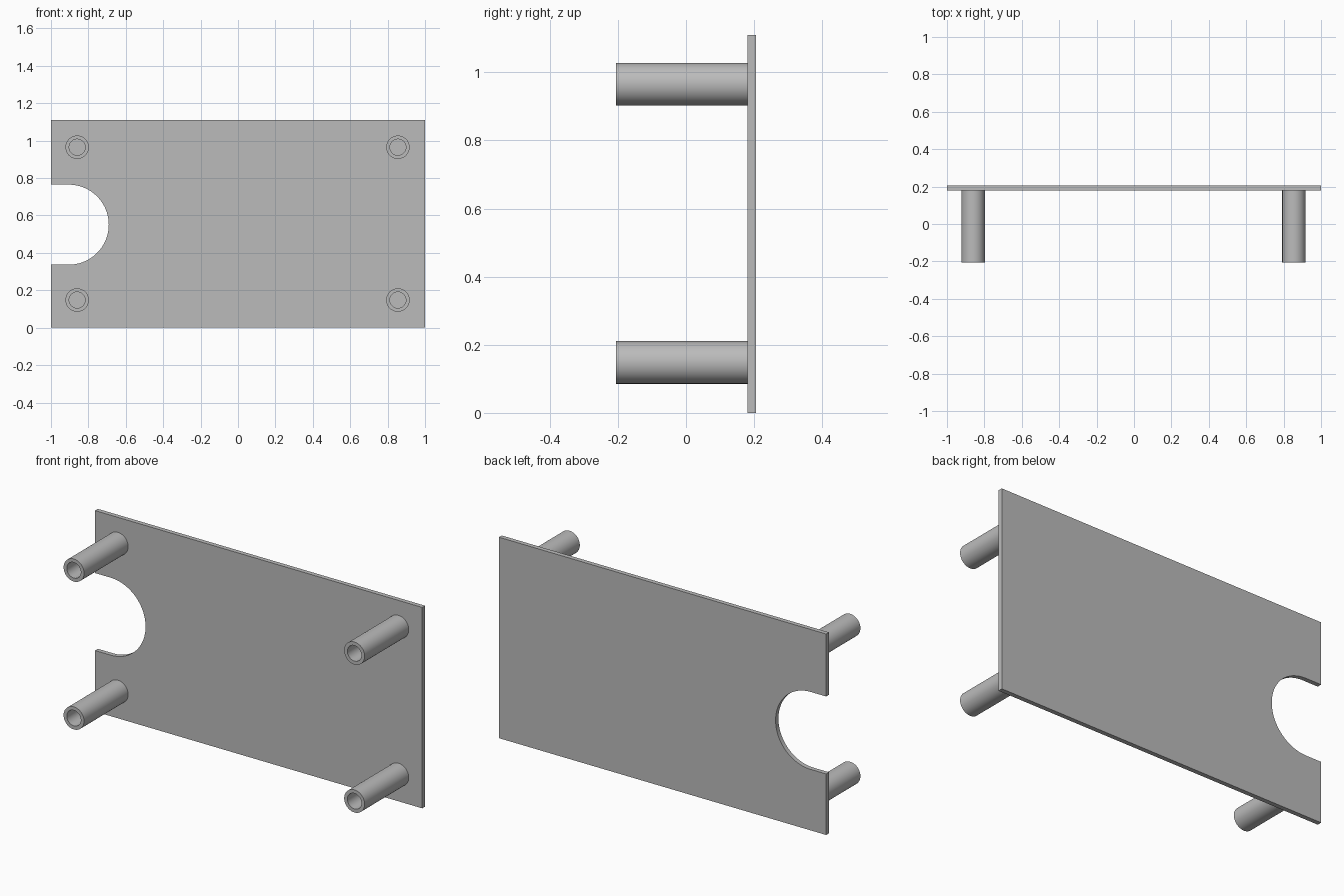
import bpy, bmesh
from math import pi, sin, cos, radians
from mathutils import Matrix, Vector

cube = bpy.data.objects.get("Cube")
if cube:
    bpy.data.objects.remove(cube, do_unlink=True)

HEIGHT = 1.11
FRONT, PLATE_FRONT, BACK = -0.205, 0.18, 0.205

grey = bpy.data.materials.new("plain grey")
grey.use_nodes = True
colour = (0.5, 0.5, 0.5, 1)
grey.diffuse_color = colour
grey.node_tree.nodes["Principled BSDF"].inputs["Base Color"].default_value = colour


def finish(name, bm, smooth=True):
    bmesh.ops.recalc_face_normals(bm, faces=bm.faces)
    mesh = bpy.data.meshes.new(name)
    bm.to_mesh(mesh)
    bm.free()
    mesh.materials.append(grey)
    obj = bpy.data.objects.new(name, mesh)
    bpy.context.collection.objects.link(obj)
    bpy.ops.object.select_all(action="DESELECT")
    obj.select_set(True)
    bpy.context.view_layer.objects.active = obj
    if smooth:
        bpy.ops.object.shade_smooth_by_angle(angle=radians(30))
    return obj


# Flat plate with a round-ended notch in its right edge
def make_plate():
    notch_x, notch_z, radius, steps = -0.905, 0.551, 0.214, 48
    outline = [(-1, 0), (1, 0), (1, HEIGHT), (-1, HEIGHT), (-1, notch_z + radius)]
    for i in range(steps + 1):
        a = pi / 2 - pi * i / steps
        outline.append((notch_x + radius * cos(a), notch_z + radius * sin(a)))
    outline.append((-1, notch_z - radius))
    bm = bmesh.new()
    face = bm.faces.new([bm.verts.new((x, PLATE_FRONT, z)) for x, z in outline])
    out = bmesh.ops.extrude_face_region(bm, geom=[face], use_keep_orig=True)
    moved = [v for v in out["geom"] if isinstance(v, bmesh.types.BMVert)]
    bmesh.ops.translate(bm, verts=moved, vec=(0, BACK - PLATE_FRONT, 0))
    finish("mounting_plate", bm)


# Hollow standoff: a wall profile spun about the y axis
def make_standoff(name, x, z):
    outer, inner = 0.0625, 0.043
    profile = [(outer, PLATE_FRONT), (outer, FRONT), (inner, FRONT), (inner, PLATE_FRONT)]
    bm = bmesh.new()
    verts = [bm.verts.new((x + r, y, z)) for r, y in profile]
    edges = [bm.edges.new((verts[i], verts[(i + 1) % 4])) for i in range(4)]
    bmesh.ops.spin(bm, geom=verts + edges, cent=(x, 0, z), axis=(0, 1, 0),
                   angle=2 * pi, steps=48, use_merge=True)
    bmesh.ops.remove_doubles(bm, verts=bm.verts, dist=0.0001)
    finish(name, bm)


make_plate()
for side, x in (("right", -0.86), ("left", 0.855)):
    for level, z in (("lower", 0.148), ("upper", 0.965)):
        make_standoff(f"{level}_{side}_standoff", x, z)
